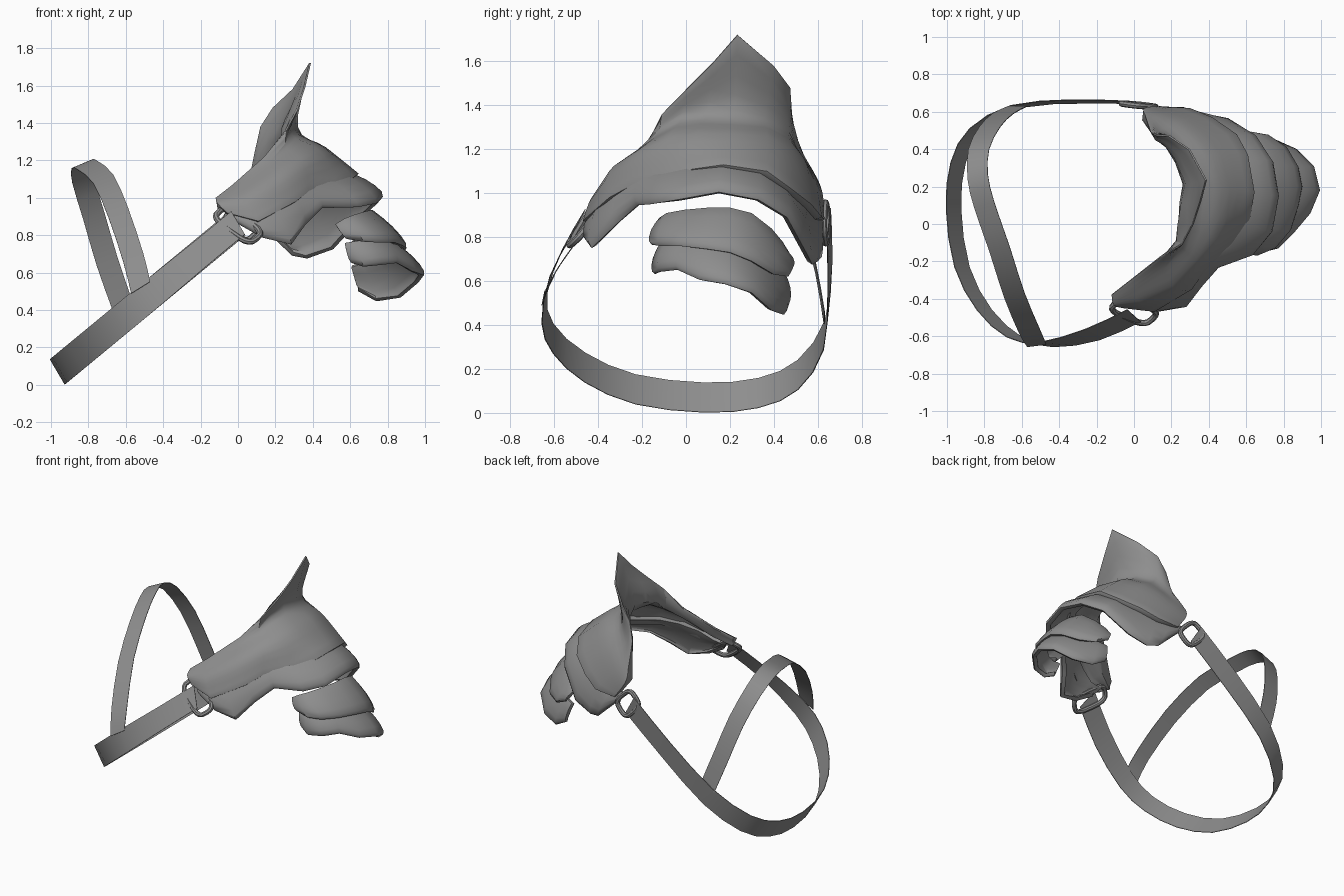
import bpy, bmesh, math
from mathutils import Vector

if "Cube" in bpy.data.objects:
    bpy.data.objects.remove(bpy.data.objects["Cube"])

steel = bpy.data.materials.new("grey_metal")
steel.diffuse_color = (0.27, 0.27, 0.27, 1)
steel.use_nodes = True
steel.node_tree.nodes["Principled BSDF"].inputs["Base Color"].default_value = steel.diffuse_color


def spline(pts, n):
    """Catmull-Rom samples through the points, n per span."""
    p = [2 * pts[0] - pts[1]] + pts + [2 * pts[-1] - pts[-2]]
    out = []
    for k in range(1, len(p) - 2):
        a, b, c, d = p[k - 1:k + 3]
        for s in range(n):
            t = s / n
            out.append(0.5 * (2 * b + (c - a) * t + (2 * a - 5 * b + 4 * c - d) * t * t
                              + (3 * b - a - 3 * c + d) * t ** 3))
    return out + [pts[-1]]


def finish(ob):
    """Apply the modifiers, then smooth while keeping real edges sharp."""
    bpy.ops.object.select_all(action="DESELECT")
    ob.select_set(True)
    bpy.context.view_layer.objects.active = ob
    bpy.ops.object.convert(target="MESH")
    bpy.ops.object.shade_smooth_by_angle(angle=math.radians(42))


def surface(name, grid, thick, rim=0.0, offset=-1, taper=None):
    """Skin a grid of points and give it thickness and a soft rim."""
    bm = bmesh.new()
    v = [[bm.verts.new(p) for p in row] for row in grid]
    for i in range(len(v) - 1):
        for j in range(len(v[0]) - 1):
            bm.faces.new((v[i][j], v[i][j + 1], v[i + 1][j + 1], v[i + 1][j]))
    me = bpy.data.meshes.new(name)
    bm.to_mesh(me)
    bm.free()
    me.materials.append(steel)
    ob = bpy.data.objects.new(name, me)
    bpy.context.collection.objects.link(ob)
    m = ob.modifiers.new("thickness", "SOLIDIFY")
    m.thickness, m.offset = thick, offset
    if taper:
        g = ob.vertex_groups.new(name="taper")
        cols = len(grid[0])
        for k in range(len(me.vertices)):
            g.add([k], taper(k % cols), "REPLACE")
        m.vertex_group = "taper"
    if rim:
        b = ob.modifiers.new("rim", "BEVEL")
        b.width, b.segments, b.limit_method = rim, 2, "ANGLE"
        b.angle_limit = math.radians(55)
    finish(ob)


def vecs(rows):
    return [Vector(r) for r in rows]


def lame(name, upper, lower, bulge, thick):
    """Curved overlapping plate between an upper and a lower edge."""
    U, E = vecs(upper), vecs(lower)
    grid = []
    for i, (u, e) in enumerate(zip(U, E)):
        along = E[min(i + 1, len(E) - 1)] - E[max(i - 1, 0)] + U[min(i + 1, len(U) - 1)] - U[max(i - 1, 0)]
        n = (e - u).cross(along).normalized()
        grid.append([u.lerp(e, t) + n * bulge * k
                     for t, k in ((0, 0), (.25, .6), (.5, 1), (.75, 1.05), (.92, .75), (1, 0))])
    surface(name, grid, thick, thick * 0.4)


# Shoulder plate: each station runs fin edge, fin base, shoulder, lower edge
stations = [
    [(-.12, -.38, 1.0), (-.115, -.42, .98), (-.10, -.44, .96), (-.06, -.45, .92)],
    [(-.03, -.31, 1.07), (0, -.36, 1.04), (.04, -.43, .98), (.11, -.47, .875)],
    [(.14, -.18, 1.22), (.16, -.24, 1.18), (.22, -.35, 1.10), (.31, -.35, .98)],
    [(.26, -.11, 1.36), (.26, -.13, 1.27), (.35, -.21, 1.19), (.38, -.25, 1.035)],
    [(.32, 0, 1.47), (.285, -.02, 1.34), (.44, -.08, 1.25), (.54, -.11, 1.05)],
    [(.36, .12, 1.59), (.30, .10, 1.37), (.46, .05, 1.27), (.62, .03, 1.11)],
    [(.39, .235, 1.72), (.32, .22, 1.38), (.47, .20, 1.27), (.645, .17, 1.13)],
    [(.30, .40, 1.58), (.27, .36, 1.35), (.42, .37, 1.26), (.61, .37, 1.10)],
    [(.19, .475, 1.48), (.20, .46, 1.30), (.33, .48, 1.20), (.55, .48, 1.02)],
    [(.12, .48, 1.38), (.14, .50, 1.22), (.25, .55, 1.13), (.42, .57, .95)],
    [(.09, .49, 1.25), (.10, .55, 1.15), (.16, .59, 1.05), (.30, .62, .89)],
    [(.06, .58, 1.10), (.05, .61, 1.04), (.07, .625, .98), (.14, .63, .88)],
]
# The fin is thin at its edge and thickest at its base
surface("shoulder_plate", [spline(vecs(s), 4) for s in stations], 0.062, 0.007,
        taper=lambda j: .15 + .2125 * j if j < 5 else max(.6, 1 - .1 * (j - 4)))

# Second plate, tucked under the shoulder plate
lame("second_plate",
     [(-.04, -.41, .94), (.05, -.41, .95), (.15, -.38, 1.0), (.27, -.31, 1.05), (.36, -.20, 1.10),
      (.47, -.10, 1.11), (.54, .02, 1.14), (.56, .17, 1.15), (.54, .33, 1.12), (.47, .44, 1.06),
      (.36, .52, 1.0), (.27, .57, .95), (.18, .59, .92), (.08, .60, .92)],
     [(0, -.43, .86), (.13, -.455, .787), (.285, -.43, .75), (.36, -.32, .855), (.45, -.22, .945),
      (.64, -.16, .95), (.74, -.04, .97), (.775, .15, 1.005), (.745, .33, .97), (.66, .46, .89),
      (.51, .55, .725), (.37, .575, .675), (.29, .60, .69), (.12, .60, .85)], 0.026, 0.03)

# Two small plates over the upper arm
lame("third_plate",
     [(.52, -.12, .86), (.57, -.12, .89), (.62, -.09, .91), (.67, -.01, .925), (.71, .10, .935),
      (.72, .20, .935), (.71, .30, .91), (.67, .39, .84), (.62, .44, .78), (.585, .455, .74)],
     [(.58, -.13, .78), (.67, -.155, .765), (.76, -.12, .76), (.84, -.03, .76), (.88, .10, .745),
      (.90, .20, .73), (.88, .30, .69), (.82, .40, .63), (.72, .465, .62), (.63, .48, .66)], 0.022, 0.03)
lame("fourth_plate",
     [(.57, -.11, .76), (.63, -.12, .77), (.70, -.09, .78), (.77, -.02, .79), (.82, .08, .78),
      (.83, .18, .77), (.81, .28, .74), (.75, .37, .69), (.67, .43, .66), (.61, .45, .64)],
     [(.61, -.10, .65), (.67, -.14, .63), (.77, -.12, .64), (.85, -.04, .65), (.94, .06, .605),
      (.995, .18, .585), (.965, .30, .545), (.87, .39, .465), (.74, .445, .445), (.64, .46, .50)], 0.022, 0.03)


def strap(name, path, across, width):
    """Flat band following a path; the width direction may turn along it."""
    dirs = [a.normalized() * width / 2 for a in spline(vecs(across), 2)]
    surface(name, [[p + w, p - w] for p, w in zip(spline(vecs(path), 2), dirs)], 0.004, 0, 0)


# Chest strap lies in a sloping plane, so its height follows x
loop = [(0, -.49), (-.22, -.59), (-.47, -.645), (-.64, -.605), (-.80, -.46), (-.92, -.23), (-.965, .08),
        (-.94, .33), (-.84, .51), (-.62, .63), (-.30, .655), (0, .65)]
lean = [-.45, -.4, -.15, 0, 0, 0, 0, 0, 0, -.05, -.12, -.1]
strap("chest_strap", [(x, y, .07 + .825 * (x + .965)) for x, y in loop],
      [(.5, k, -.85) for k in lean], 0.157)

# Neck strap arches up from the chest strap
strap("neck_strap",
      [(-.52, -.65, .52), (-.56, -.57, .68), (-.64, -.38, .92), (-.72, -.13, 1.10), (-.80, .10, 1.17),
       (-.835, .25, 1.18), (-.83, .40, 1.10), (-.77, .52, .90), (-.70, .59, .66), (-.62, .63, .43)],
      [(.8, .1, .5)] + [(.9, .25, .38)] * 5 + [(.9, 0, .38)] * 3 + [(.8, 0, .55)], 0.12)


def link(name, centre, long_axis, short_axis, half_len, half_wid):
    """Rounded oblong ring of round wire."""
    L, S = Vector(long_axis).normalized(), Vector(short_axis).normalized()
    cu = bpy.data.curves.new(name, "CURVE")
    cu.dimensions, cu.bevel_depth, cu.bevel_resolution = "3D", 0.017, 2
    sp = cu.splines.new("POLY")
    n = 20
    sp.points.add(n - 1)
    for k in range(n):
        c, s = math.cos(math.tau * k / n), math.sin(math.tau * k / n)
        p = (Vector(centre) + L * half_len * math.copysign(abs(c) ** .6, c)
             + S * half_wid * math.copysign(abs(s) ** .6, s))
        sp.points[k].co = (*p, 1)
    sp.use_cyclic_u = True
    cu.materials.append(steel)
    ob = bpy.data.objects.new(name, cu)
    bpy.context.collection.objects.link(ob)
    finish(ob)


# Links joining the chest strap to the shoulder plate
link("front_link", (0, -.465, .855), (.77, -.33, -.57), (.6, .55, .5), 0.13, 0.065)
link("back_link", (.025, .635, .865), (.7, -.05, -.71), (.71, -.1, .7), 0.09, 0.068)
